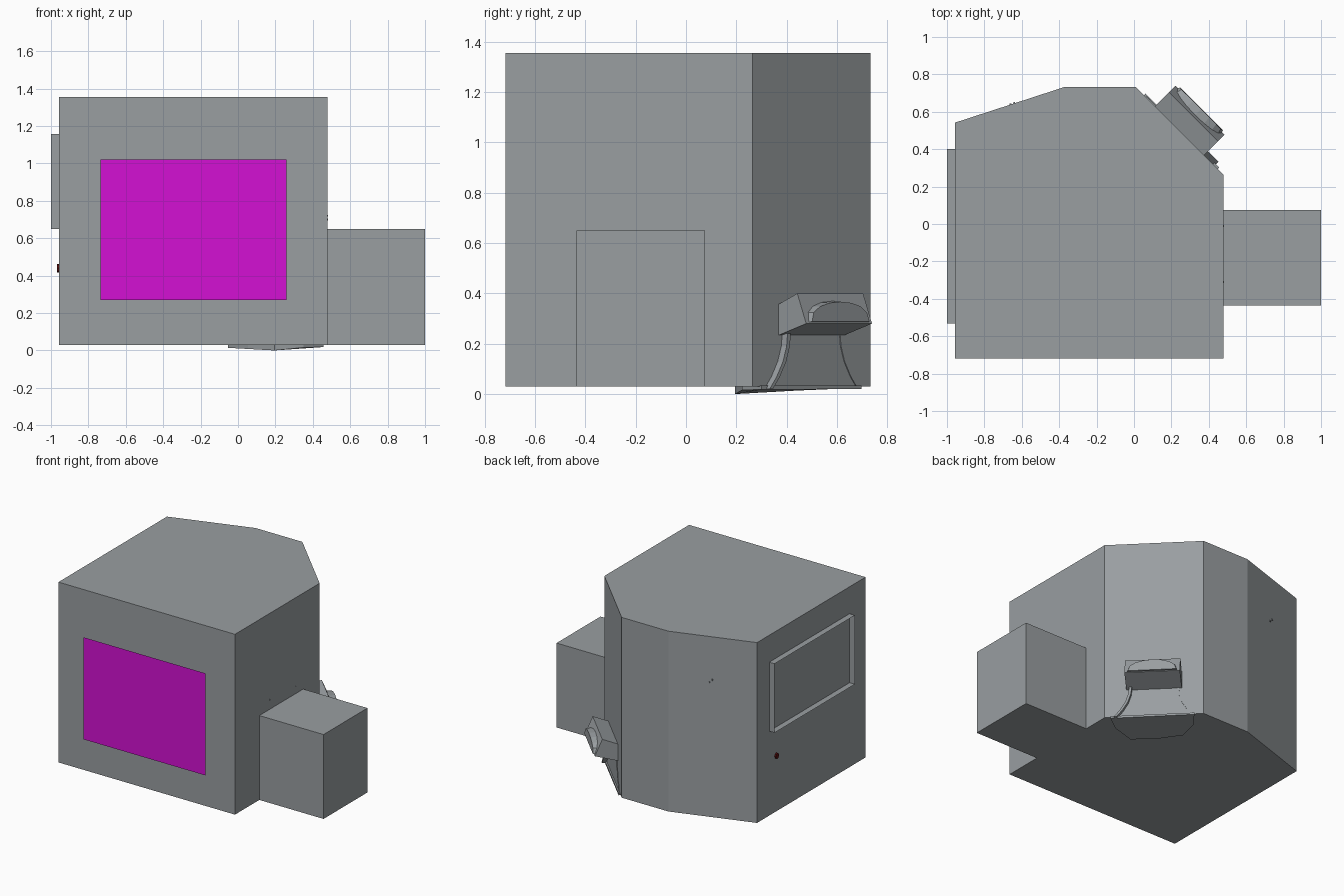
import bpy, bmesh, math
from mathutils import Vector

if "Cube" in bpy.data.objects:
    bpy.data.objects.remove(bpy.data.objects["Cube"])

GREY = (0.319, 0.342, 0.356, 1.0)
MAGENTA = (0.656, 0.0056, 0.656, 1.0)
DARK_RED = (0.1, 0.005, 0.005, 1.0)
materials = {}


def material(color):
    if color not in materials:
        materials[color] = bpy.data.materials.new("paint")
        materials[color].diffuse_color = color
    return materials[color]


def mesh_object(name, verts, faces, color=GREY):
    bm = bmesh.new()
    vs = [bm.verts.new(v) for v in verts]
    for f in faces:
        bm.faces.new([vs[i] for i in f])
    bmesh.ops.recalc_face_normals(bm, faces=bm.faces)
    me = bpy.data.meshes.new(name)
    bm.to_mesh(me)
    bm.free()
    me.materials.append(material(color))
    ob = bpy.data.objects.new(name, me)
    bpy.context.collection.objects.link(ob)
    return ob


def loft(name, bottom, top, color=GREY):
    """Solid between two matching outlines."""
    n = len(bottom)
    faces = [tuple(range(n))[::-1], tuple(range(n, 2 * n))]
    faces += [(i, (i + 1) % n, n + (i + 1) % n, n + i) for i in range(n)]
    return mesh_object(name, list(bottom) + list(top), faces, color)


def box(name, x0, x1, y0, y1, z0, z1, color=GREY):
    base = [(x0, y0), (x1, y0), (x1, y1), (x0, y1)]
    return loft(name, [(x, y, z0) for x, y in base], [(x, y, z1) for x, y in base], color)


# Room shell
FLOOR, CEILING = 0.03, 1.355
plan = [(-0.957, -0.718), (0.478, -0.718), (0.478, 0.265),
        (0.01, 0.733), (-0.37, 0.733), (-0.957, 0.542)]
loft("room_shell", [(x, y, FLOOR) for x, y in plan], [(x, y, CEILING) for x, y in plan])

# Side alcove
box("side_alcove", 0.47, 1.0, -0.435, 0.075, FLOOR, 0.65)

# Coloured window pane standing just in front of the wall
mesh_object("front_window", [(-0.735, -0.746, 0.27), (0.26, -0.746, 0.27),
                             (0.26, -0.746, 1.02), (-0.735, -0.746, 1.02)],
            [(0, 1, 2, 3)], MAGENTA)

# Open reveal around the left window
loop = [(-0.533, 0.65), (0.40, 0.65), (0.40, 1.157), (-0.533, 1.157)]
mesh_object("left_window_reveal",
            [(x, y, z) for x in (-0.957, -1.0) for y, z in loop],
            [(i, (i + 1) % 4, 4 + (i + 1) % 4, 4 + i) for i in range(4)])

# Small dark red knob on the left wall
ring = [(0.32 + 0.018 * math.cos(a * math.pi / 4), 0.44 + 0.022 * math.sin(a * math.pi / 4))
        for a in range(8)]
loft("left_wall_knob", [(-0.95, y, z) for y, z in ring], [(-0.968, y, z) for y, z in ring],
     DARK_RED)

# Tiny fixings showing through the walls
for i, (x, y, z) in enumerate([(-0.66, 0.64, 1.04), (-0.64, 0.646, 1.02),
                               (0.475, -0.31, 0.72), (0.475, -0.01, 0.70)]):
    box(f"wall_fixing_{i + 1}", x - 0.005, x + 0.005, y - 0.005, y + 0.005, z - 0.005, z + 0.005)

# Corner fireplace frame: t along the diagonal wall, n outwards
A, B = Vector((0.478, 0.265, 0)), Vector((0.01, 0.733, 0))
MID, T = (A + B) / 2, (B - A).normalized()
N = Vector((T.y, -T.x, 0))


def corner(t, n, z):
    return MID + T * t + N * n + Vector((0, 0, z))


# Tilted flue box
section = [(-0.03, 0.225), (0.155, 0.28), (0.105, 0.40), (-0.03, 0.345)]
loft("flue_box", [corner(-0.185, n, z) for n, z in section],
     [corner(0.185, n, z) for n, z in section])

# Arched lip on the outer side of the flue box
steps = [i * math.pi / 8 for i in range(9)]
arch = [(-0.17 * math.cos(a), 0.085 * math.sin(a) ** 0.8 if 0 < a < 3.14 else 0) for a in steps]
back = [corner(t, 0.145 - 0.42 * h, 0.285 + h) for t, h in arch]
front = [corner(t * 0.95, 0.165 + 0.035 * math.sin(a) - 0.42 * h, 0.288 + 0.93 * h)
         for (t, h), a in zip(arch, steps)]
loft("flue_lip", back, front)

# Flared hood edges breaking through the diagonal wall
bell = [(0.165, 0.24), (0.17, 0.19), (0.19, 0.13), (0.225, 0.07), (0.265, 0.02)]
for name, side, depth, width in (("hood_edge_right", -1, 0.03, 0.018),
                                 ("hood_edge_left", 1, 0.004, 0.008)):
    outline = [(side * t, z) for t, z in bell]
    outline += [(side * (t - width), z) for t, z in reversed(bell)]
    loft(name, [corner(t, -0.02, z) for t, z in outline],
         [corner(t, depth, z) for t, z in outline])

# Shallow hearth slab under the floor
hearth = [(-0.29, 0.01, 0.018), (-0.27, -0.12, 0.016), (-0.18, -0.25, 0.0), (0.0, -0.27, 0.008),
          (0.17, -0.25, 0.014), (0.25, -0.13, 0.02), (0.27, 0.01, 0.02)]
loft("hearth", [corner(*p) for p in hearth], [corner(t, n, 0.034) for t, n, z in hearth])

for m in bpy.data.materials:
    if m.users and not m.is_grease_pencil:
        m.use_nodes = True
        m.node_tree.nodes["Principled BSDF"].inputs["Base Color"].default_value = m.diffuse_color
